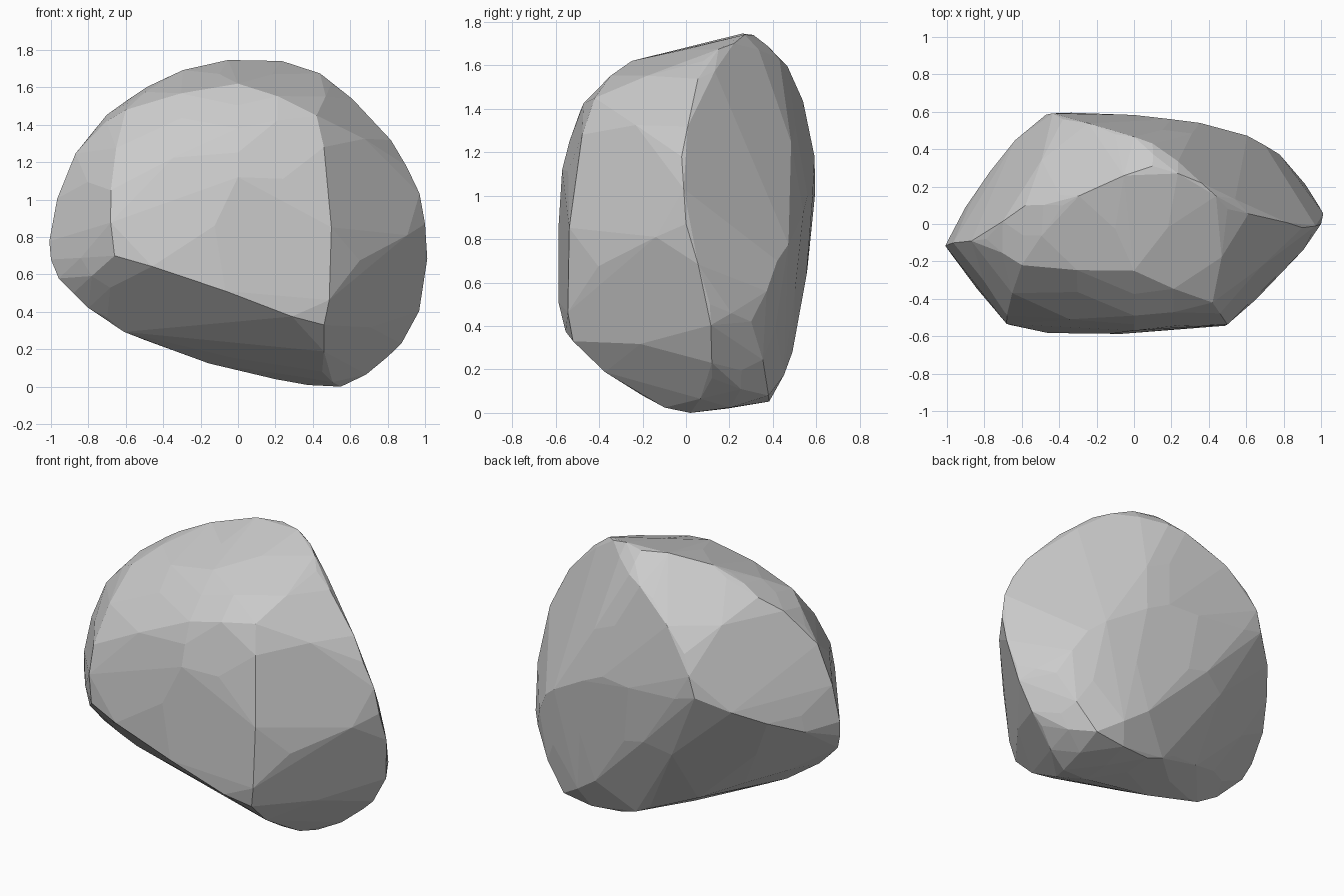
import bpy, bmesh, math

if "Cube" in bpy.data.objects:
    bpy.data.objects.remove(bpy.data.objects["Cube"])

# landmark corners of the boulder, grouped by region
front_face = [(-.66, -.54, .7), (-.68, -.49, 1.05), (-.25, -.585, .6), (.12, -.55, .44), (.46, -.52, .33),
              (.5, -.535, .6), (.48, -.5, 1.1), (.42, -.42, 1.45), (0, -.57, 1.12), (.0, -.49, 1.38)]
crown = [(-.6, -.22, 1.48), (-.58, .1, 1.54), (-.38, .1, 1.65), (-.2, .2, 1.71), (.1, .31, 1.74),
         (.36, .22, 1.7), (.5, .08, 1.62), (.1, .43, 1.63), (0, -.25, 1.62)]
right_ridge = [(.7, .03, 1.43), (.9, -.02, 1.18), (1, .0, .87), (.98, .11, .5),
               (.92, .12, .32), (.8, .12, .16), (.79, -.26, .75)]
left_tip = [(-1, -.13, .68), (-.98, -.1, .87), (-.91, -.1, 1.13), (-.79, -.08, 1.34)]
back_face = [(-.47, .585, 1.05), (-.2, .59, .98), (.2, .56, 1), (.5, .5, .85), (.7, .42, .7),
             (.84, .3, .42), (.3, .49, .28), (-.77, .28, .85), (-.1, .48, 1.55), (-.38, .56, 1.3)]
underside = [(.55, .02, 0), (.6, .38, .08), (.2, .36, .06), (.2, .0, .04), (0, .36, .15),
             (-.5, -.1, .25), (-.7, -.2, .37), (-.88, -.2, .5), (-.5, .12, .34), (.45, -.2, .08)]


def hull(points):
    """Convex hull with nearly flat neighbours merged."""
    bm = bmesh.new()
    for p in points:
        bm.verts.new(p)
    bmesh.ops.convex_hull(bm, input=bm.verts[:])
    bmesh.ops.delete(bm, geom=[v for v in bm.verts if not v.link_faces], context='VERTS')
    bmesh.ops.dissolve_limit(bm, angle_limit=math.radians(3), verts=bm.verts[:], edges=bm.edges[:])
    bmesh.ops.recalc_face_normals(bm, faces=bm.faces[:])
    return bm


# rough block, then edge midpoints swell outward a little for a worn, rounder outline
points = front_face + crown + right_ridge + left_tip + back_face + underside
bm = hull(points)
swollen = [v.co.copy() for v in bm.verts]
for e in bm.edges:
    if len(e.link_faces) == 2:
        out = (e.link_faces[0].normal + e.link_faces[1].normal).normalized()
        amount = min(.022, .09 * e.calc_face_angle(0) * e.calc_length())
        swollen.append((e.verts[0].co + e.verts[1].co) / 2 + out * amount)
bm.free()

# faceted boulder
bm = hull(swollen)
low = min(v.co.z for v in bm.verts)
for v in bm.verts:
    v.co.z -= low
mesh = bpy.data.meshes.new("boulder")
bm.to_mesh(mesh)
bm.free()
boulder = bpy.data.objects.new("boulder", mesh)
bpy.context.collection.objects.link(boulder)
